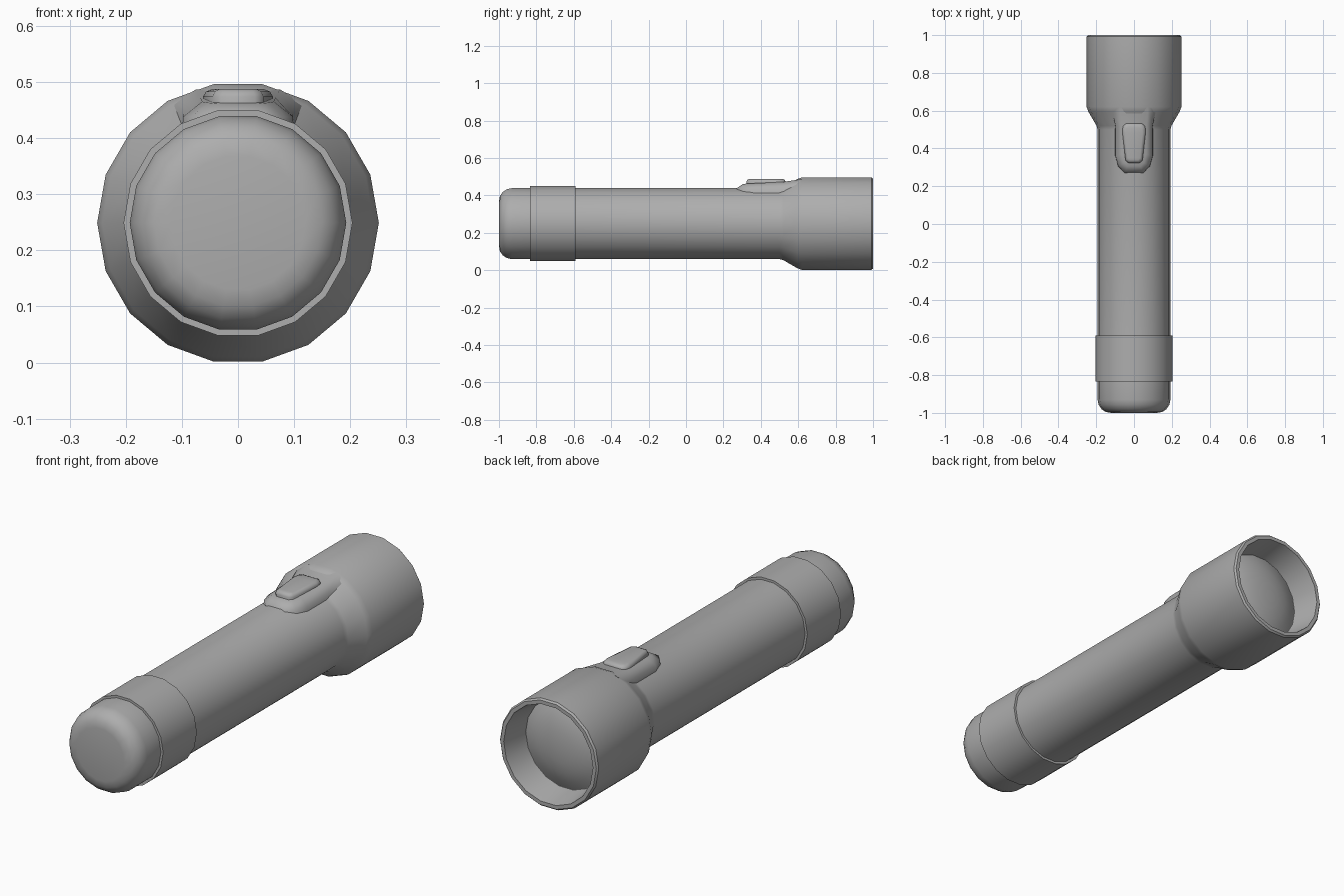
import bpy, bmesh, math

if "Cube" in bpy.data.objects:
    bpy.data.objects.remove(bpy.data.objects["Cube"])

SIDES = 18
AXIS_Z = 0.249

# Dark grey casing
casing = bpy.data.materials.new("dark_grey")
casing.diffuse_color = (0.42, 0.42, 0.42, 1)
casing.use_nodes = True
casing.node_tree.nodes["Principled BSDF"].inputs["Base Color"].default_value = casing.diffuse_color


def finish(name, bm, angle):
    bmesh.ops.remove_doubles(bm, verts=bm.verts, dist=1e-5)
    bmesh.ops.recalc_face_normals(bm, faces=bm.faces)
    me = bpy.data.meshes.new(name)
    bm.to_mesh(me)
    bm.free()
    me.materials.append(casing)
    ob = bpy.data.objects.new(name, me)
    bpy.context.collection.objects.link(ob)
    bpy.ops.object.select_all(action='DESELECT')
    ob.select_set(True)
    bpy.context.view_layer.objects.active = ob
    bpy.ops.object.shade_smooth_by_angle(angle=math.radians(angle))
    return ob


def skin(bm, loops):
    rings = [[bm.verts.new(p) for p in lp] for lp in loops]
    for a, b in zip(rings, rings[1:]):
        n = len(a)
        for i in range(n):
            j = (i + 1) % n
            bm.faces.new((a[i], a[j], b[j], b[i]))
    return rings


def lathe(name, profile, angle=35):
    """Revolve (y, radius) points round the torch axis; ends are capped."""
    bm = bmesh.new()
    loops = []
    for y, r in profile:
        loops.append([(r * math.cos(2 * math.pi * i / SIDES), y,
                       AXIS_Z + r * math.sin(2 * math.pi * i / SIDES))
                      for i in range(SIDES)])
    rings = skin(bm, loops)
    bm.faces.new(rings[0])
    bm.faces.new(rings[-1])
    return finish(name, bm, angle)


def mirrored_loft(name, half_loops, angle=40):
    """Loft stacked outlines given as right-hand halves and mirrored in x."""
    bm = bmesh.new()
    loops = [h + [(-x, y, z) for x, y, z in reversed(h)] for h in half_loops]
    rings = skin(bm, loops)
    for ring in (rings[0], rings[-1]):
        n = len(ring)
        for i in range(n // 2 - 1):
            bm.faces.new((ring[i], ring[i + 1], ring[n - 2 - i], ring[n - 1 - i]))
    return finish(name, bm, angle)


# Tail cap with rounded end
lathe("tail_cap", [(-1.0, 0.12), (-0.995, 0.15), (-0.98, 0.172),
                   (-0.957, 0.187), (-0.93, 0.193), (-0.82, 0.193)])

# Raised grip ring
lathe("grip_ring", [(-0.835, 0.19), (-0.835, 0.204), (-0.59, 0.204), (-0.59, 0.19)])

# Barrel, flared head, flat rim and recessed reflector wall in one skin
lathe("barrel_and_head", [
    (-0.60, 0.193), (0.50, 0.193), (0.52, 0.198), (0.595, 0.242), (0.62, 0.251),
    (0.992, 0.251), (1.0, 0.244), (1.0, 0.227), (0.985, 0.224), (0.87, 0.206)])

# Bulging lens
lathe("lens", [(0.86, 0.207), (0.87, 0.204), (0.89, 0.165), (0.905, 0.12),
               (0.914, 0.07), (0.917, 0.02)])

# Switch housing, blending into the flare
foot = [(0.05, 0.27, 0.40), (0.085, 0.305, 0.40), (0.1, 0.36, 0.40),
        (0.1, 0.52, 0.40), (0.118, 0.60, 0.42)]
shoulder = [(0.048, 0.27, 0.438), (0.083, 0.307, 0.438), (0.098, 0.36, 0.438),
            (0.098, 0.52, 0.443), (0.116, 0.60, 0.46)]
deck = [(0.035, 0.305, 0.461), (0.052, 0.325, 0.463), (0.064, 0.37, 0.465),
        (0.067, 0.52, 0.472), (0.075, 0.62, 0.487)]
mirrored_loft("switch_housing", [foot, shoulder, deck], 55)

# Switch button
outline = [(0.030, 0.324), (0.045, 0.338), (0.062, 0.49), (0.058, 0.518), (0.042, 0.532)]


def button_loop(z, s):
    return [(x * s, 0.43 + (y - 0.43) * (s + 1) / 2, z) for x, y in outline]


mirrored_loft("switch_button", [button_loop(0.45, 1), button_loop(0.474, 1),
                                button_loop(0.483, 0.92), button_loop(0.488, 0.72)], 60)
